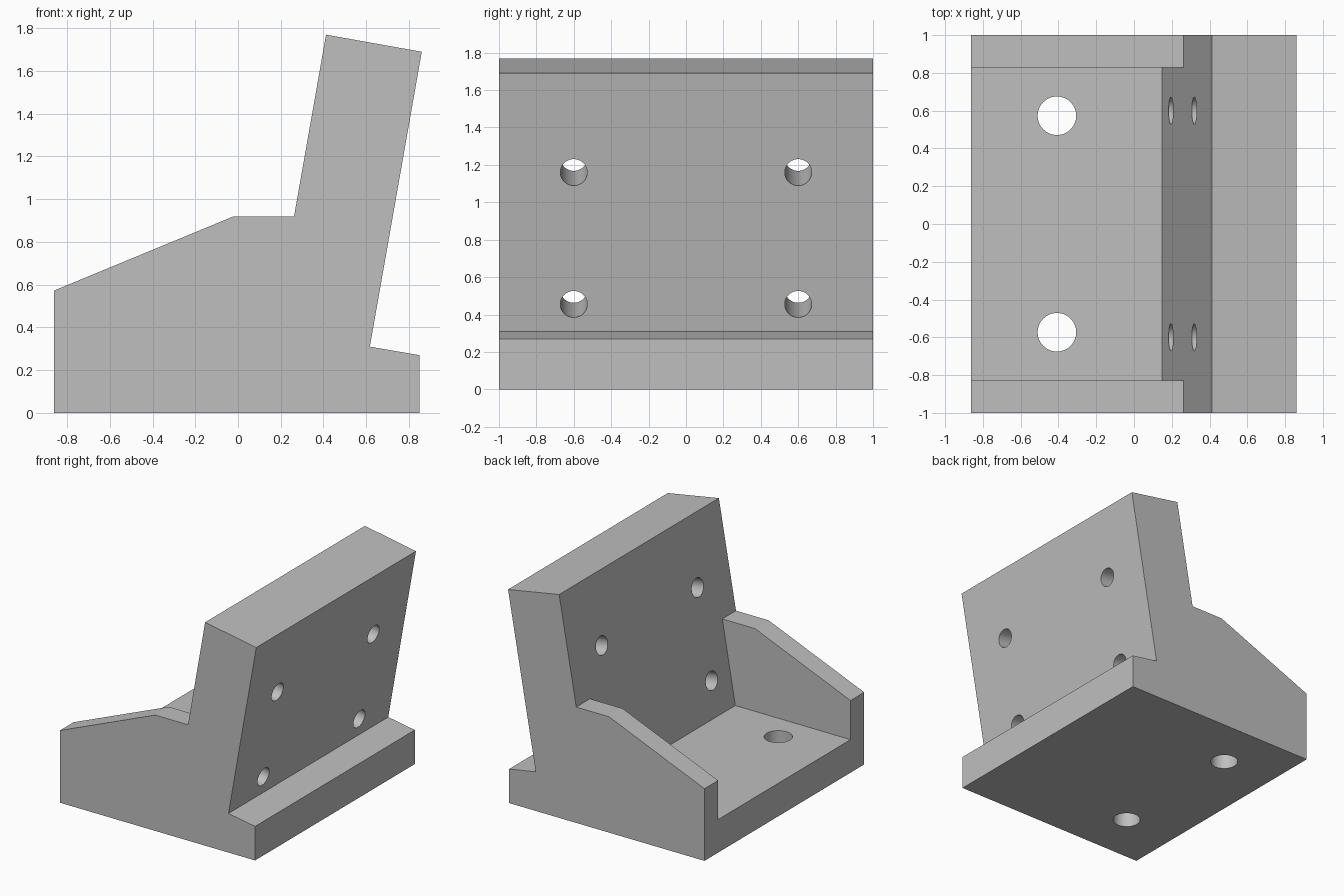
import bpy, bmesh
from math import radians
from mathutils import Vector, Matrix

if "Cube" in bpy.data.objects:
    bpy.data.objects.remove(bpy.data.objects["Cube"], do_unlink=True)

# Single plain grey material
grey = bpy.data.materials.new("light grey")
grey.use_nodes = True
colour = (0.52, 0.52, 0.52, 1)
grey.diffuse_color = colour
grey.node_tree.nodes["Principled BSDF"].inputs["Base Color"].default_value = colour


def add_object(name, bm):
    bmesh.ops.recalc_face_normals(bm, faces=bm.faces)
    mesh = bpy.data.meshes.new(name)
    bm.to_mesh(mesh)
    bm.free()
    mesh.materials.append(grey)
    obj = bpy.data.objects.new(name, mesh)
    bpy.context.collection.objects.link(obj)
    return obj


def prism(name, profile, half_width):
    """Extrude an x-z profile symmetrically along y."""
    bm = bmesh.new()
    face = bm.faces.new([bm.verts.new((x, -half_width, z)) for x, z in profile])
    new = bmesh.ops.extrude_face_region(bm, geom=[face])["geom"]
    verts = [v for v in new if isinstance(v, bmesh.types.BMVert)]
    bmesh.ops.translate(bm, verts=verts, vec=(0, 2 * half_width, 0))
    return add_object(name, bm)


def drill(name, centre, axis, radius, length):
    """Cylinder cutter centred on a point, along an axis."""
    bm = bmesh.new()
    turn = Vector(axis).to_track_quat("Z", "Y").to_matrix().to_4x4()
    bmesh.ops.create_cone(bm, cap_ends=True, segments=64, radius1=radius,
                          radius2=radius, depth=length,
                          matrix=Matrix.Translation(centre) @ turn)
    return add_object(name, bm)


def cut(body, cutter):
    mod = body.modifiers.new("cut", "BOOLEAN")
    mod.operation = "DIFFERENCE"
    mod.solver = "EXACT"
    mod.object = cutter
    bpy.context.view_layer.objects.active = body
    bpy.ops.object.modifier_apply(modifier=mod.name)
    bpy.data.objects.remove(cutter, do_unlink=True)


# Bracket body: base, side cheeks and leaning back plate in one profile
notch = (0.262, 0.918)
bracket = prism("angle_bracket", [
    (-0.862, 0), (0.85, 0), (0.85, 0.27), (0.617, 0.31), (0.86, 1.69),
    (0.412, 1.77), notch, (-0.025, 0.918), (-0.862, 0.572)], 1)

# Pocket between the two cheeks, down to the floor
floor_z = 0.262
pocket = prism("pocket_cutter", [
    (-1.2, floor_z), (0.148, floor_z), notch, (0.2, 1.2), (-1.2, 1.2)], 0.829)
cut(bracket, pocket)

# Mounting holes: two through the floor, four square to the back plate
lean = Vector((-1, 0, 0.176)).normalized()
for side in (-1, 1):
    cut(bracket, drill("floor_hole", (-0.408, side * 0.573, 0.1), (0, 0, 1), 0.102, 0.8))
    for x, z in ((0.643, 0.455), (0.767, 1.16)):
        centre = Vector((x, side * 0.6, z)) + lean * 0.22
        cut(bracket, drill("plate_hole", centre, lean, 0.072, 0.7))

# Smooth hole walls, crisp edges elsewhere
bpy.ops.object.select_all(action="DESELECT")
bracket.select_set(True)
bpy.context.view_layer.objects.active = bracket
bpy.ops.object.shade_smooth_by_angle(angle=radians(9))
